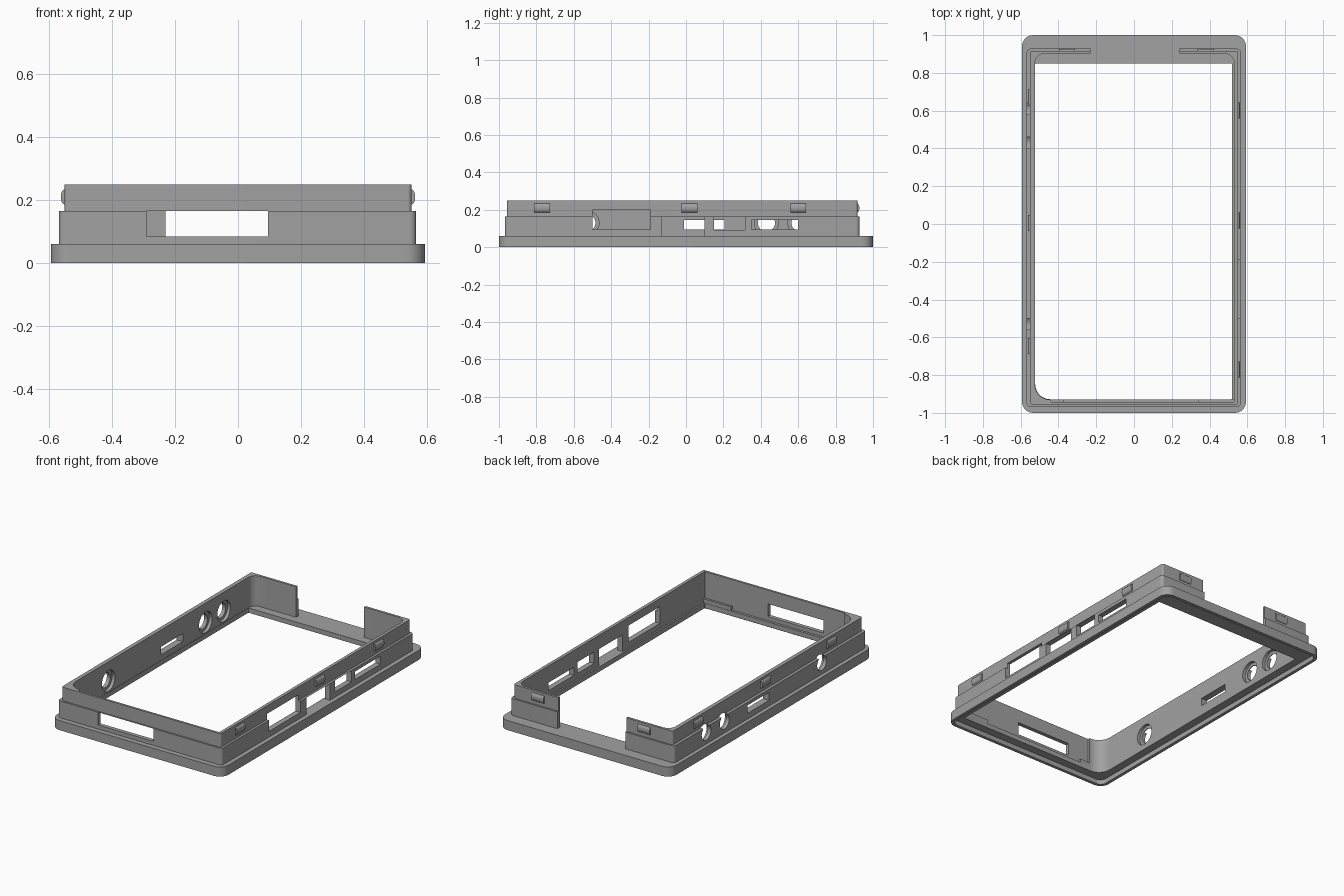
import bpy, bmesh, math
from mathutils import Matrix

if "Cube" in bpy.data.objects:
    bpy.data.objects.remove(bpy.data.objects["Cube"])

grey = bpy.data.materials.new("plain grey plastic")
grey.use_nodes = True
colour = (0.36, 0.36, 0.36, 1)
grey.diffuse_color = colour
grey.node_tree.nodes["Principled BSDF"].inputs["Base Color"].default_value = colour


def make_object(name, bm):
    bmesh.ops.recalc_face_normals(bm, faces=bm.faces)
    mesh = bpy.data.meshes.new(name)
    bm.to_mesh(mesh)
    bm.free()
    mesh.materials.append(grey)
    obj = bpy.data.objects.new(name, mesh)
    bpy.context.collection.objects.link(obj)
    return obj


def outline(x0, x1, y0, y1, radii, steps=8):
    """Rounded rectangle; radii run front -x, front +x, back +x, back -x."""
    corners = [(x0, y0, 1, 1), (x1, y0, -1, 1), (x1, y1, -1, -1), (x0, y1, 1, -1)]
    points = []
    for i, ((x, y, sx, sy), r) in enumerate(zip(corners, radii)):
        for k in range(steps + 1):
            a = math.pi * (1 + i / 2 + k / steps / 2)
            points.append((x + sx * r + r * math.cos(a), y + sy * r + r * math.sin(a)))
    return points


def loft(name, rings):
    """Closed solid through matching outlines, each given with its height."""
    bm = bmesh.new()
    loops = [[bm.verts.new((x, y, z)) for x, y in pts] for pts, z in rings]
    for low, high in zip(loops, loops[1:]):
        n = len(low)
        for i in range(n):
            j = (i + 1) % n
            bm.faces.new((low[i], low[j], high[j], high[i]))
    bm.faces.new(loops[0][::-1])
    bm.faces.new(loops[-1])
    return make_object(name, bm)


def box(name, x0, x1, y0, y1, z0, z1):
    bm = bmesh.new()
    size = Matrix.Diagonal((x1 - x0, y1 - y0, z1 - z0, 1))
    centre = Matrix.Translation(((x0 + x1) / 2, (y0 + y1) / 2, (z0 + z1) / 2))
    bmesh.ops.create_cube(bm, size=1, matrix=centre @ size)
    return make_object(name, bm)


def rod(name, centre, radius, length, axis, segments=32, squash=1):
    """Cylinder along the x or y axis, optionally flattened sideways."""
    bm = bmesh.new()
    turn = Matrix.Rotation(math.pi / 2, 4, "Y" if axis == "x" else "X")
    flat = (1, squash, 1, 1) if axis == "x" else (squash, 1, 1, 1)
    bmesh.ops.create_cone(bm, cap_ends=True, segments=segments, radius1=radius,
                          radius2=radius, depth=length,
                          matrix=Matrix.Translation(centre) @ Matrix.Diagonal(flat) @ turn)
    return make_object(name, bm)


def carve(obj, cutters):
    """Cut every cutter out of the part and drop the cutters."""
    for cutter in cutters:
        mod = obj.modifiers.new("cut", "BOOLEAN")
        mod.operation, mod.solver, mod.object = "DIFFERENCE", "EXACT", cutter
    bpy.context.view_layer.update()
    graph = bpy.context.evaluated_depsgraph_get()
    mesh = bpy.data.meshes.new_from_object(obj.evaluated_get(graph))
    obj.modifiers.clear()
    obj.data = mesh
    for cutter in cutters:
        bpy.data.objects.remove(cutter)


# Base flange: rounded plate, screen opening, shallow recess underneath
flange = outline(-0.593, 0.593, -1, 1, [0.06] * 4)
base = loft("base_flange", [(flange, 0), (flange, 0.06)])
hole = outline(-0.523, 0.52, -0.928, 0.85, [0.08, 0.004, 0.004, 0.004])
recess = outline(-0.573, 0.573, -0.98, 0.98, [0.04] * 4)
carve(base, [loft("opening_cutter", [(hole, -0.1), (hole, 0.1)]),
             loft("recess_cutter", [(recess, -0.1), (recess, 0.03)])])

# Stepped walls: wider lower band, narrower upper band
lower = outline(-0.568, 0.565, -0.968, 0.928, [0.02] * 4)
upper = outline(-0.55, 0.55, -0.957, 0.917, [0.012] * 4)
walls = loft("stepped_walls", [(lower, 0.06), (lower, 0.165), (upper, 0.165), (upper, 0.25)])

cavity = outline(-0.525, 0.53, -0.93, 0.902, [0.08, 0.004, 0.05, 0.05])
cutters = [
    loft("cavity_cutter", [(cavity, 0.0), (cavity, 0.3)]),
    # Front inner ledge with a lowered middle
    box("ledge_cutter", -0.44, 0.529, -0.943, -0.9, 0.085, 0.31),
    box("ledge_middle_cutter", -0.37, 0.34, -0.943, -0.9, 0.02, 0.2),
    # Gap in the back wall and window in the front wall
    box("back_gap_cutter", -0.23, 0.24, 0.8, 1.1, 0.01, 0.32),
    box("front_window_cutter", -0.29, 0.095, -1.1, -0.89, 0.085, 0.1645),
]
# Port windows on the left wall
for y0, y1, z0, z1 in [(-0.5, -0.19, 0.095, 0.2), (-0.13, 0.1, 0.03, 0.1645),
                       (0.15, 0.315, 0.093, 0.1645), (0.35, 0.6, 0.095, 0.145)]:
    cutters.append(box("port_cutter", 0.5, 0.7, y0, y1, z0, z1))
# Slot and countersunk round holes on the right wall
cutters.append(box("slot_cutter", -0.7, -0.5, -0.01, 0.205, 0.095, 0.145))
for y in (-0.53, 0.43, 0.61):
    cutters.append(rod("hole_cutter", (-0.6, y, 0.13), 0.046, 0.25, "x"))
    cutters.append(rod("countersink_cutter", (-0.495, y, 0.13), 0.065, 0.1, "x"))
carve(walls, cutters)

# Rounded snap catches around the upper band
catches = [("left", 0.55, y, "y") for y in (-0.77, 0.018, 0.6)]
catches += [("right", -0.55, y, "y") for y in (-0.645, 0.005, 0.67)]
catches += [("back", x, 0.915, "x") for x in (-0.355, 0.38)]
parts = [base, walls]
for side, x, y, axis in catches:
    parts.append(rod(side + "_snap_catch", (x, y, 0.21), 0.024, 0.085, axis, 20, 0.5))

# Smooth rounded surfaces, keep edges crisp
bpy.ops.object.select_all(action="DESELECT")
for part in parts:
    part.select_set(True)
bpy.context.view_layer.objects.active = walls
bpy.ops.object.shade_smooth_by_angle(angle=math.radians(30))
